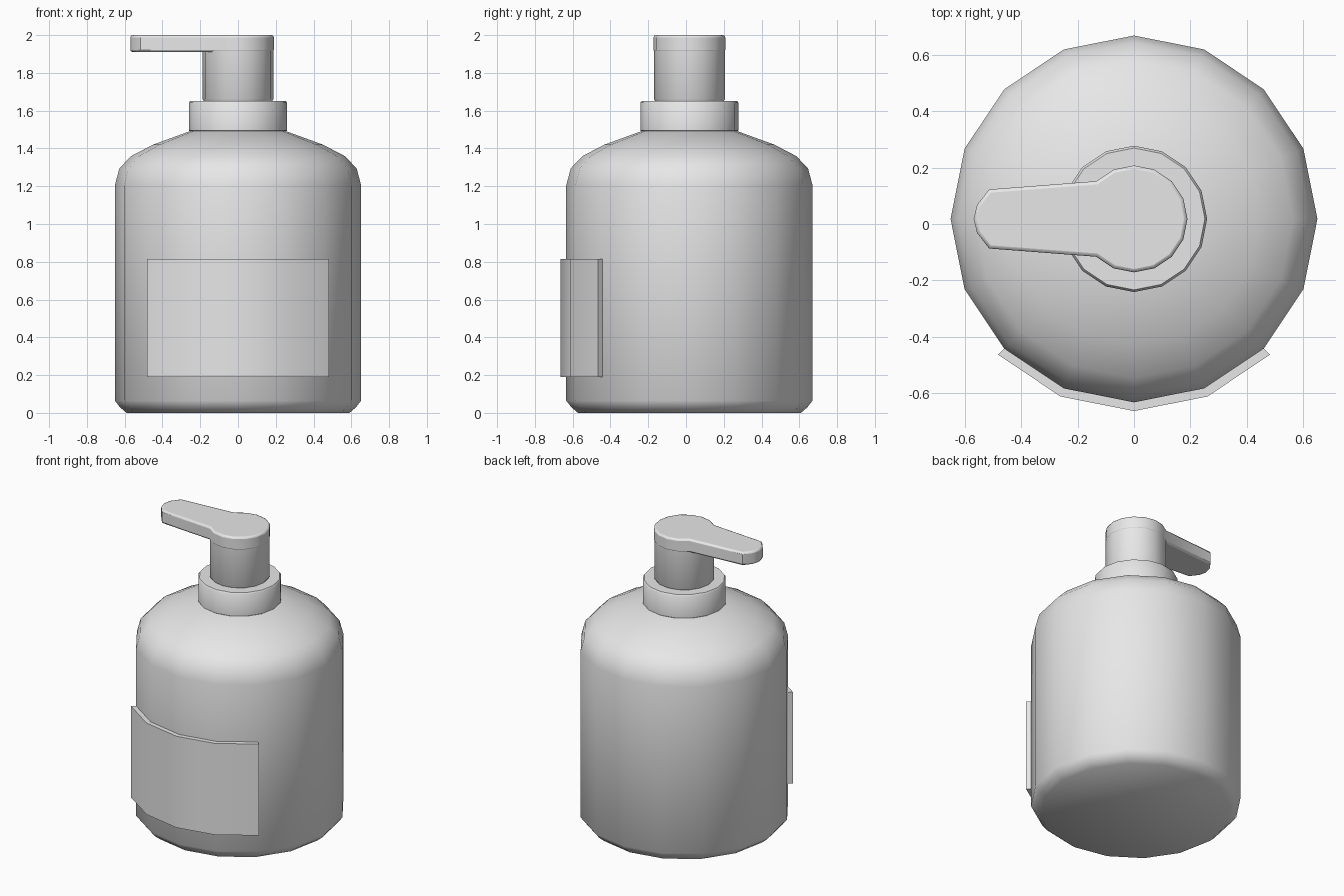
import bpy, bmesh, math

if "Cube" in bpy.data.objects:
    bpy.data.objects.remove(bpy.data.objects["Cube"])

CY = 0.018  # the bottle axis sits slightly behind the origin
SIDES = 16

mat = bpy.data.materials.new("light grey")
mat.diffuse_color = (0.8, 0.8, 0.8, 1)
mat.use_nodes = True
mat.node_tree.nodes["Principled BSDF"].inputs["Base Color"].default_value = mat.diffuse_color


def finish(name, bm, angle=40):
    bmesh.ops.recalc_face_normals(bm, faces=bm.faces)
    me = bpy.data.meshes.new(name)
    bm.to_mesh(me)
    bm.free()
    ob = bpy.data.objects.new(name, me)
    bpy.context.collection.objects.link(ob)
    me.materials.append(mat)
    bpy.ops.object.select_all(action='DESELECT')
    bpy.context.view_layer.objects.active = ob
    ob.select_set(True)
    bpy.ops.object.shade_smooth_by_angle(angle=math.radians(angle))
    return ob


def lathe(name, profile, angle=40):
    """Closed turned part from (radius, z) points."""
    bm = bmesh.new()
    rings = []
    for r, z in profile:
        rings.append([bm.verts.new((r * math.cos(i * math.tau / SIDES),
                                    CY + r * math.sin(i * math.tau / SIDES), z))
                      for i in range(SIDES)])
    for a, b in zip(rings, rings[1:]):
        for i in range(SIDES):
            j = (i + 1) % SIDES
            bm.faces.new((a[i], a[j], b[j], b[i]))
    bm.faces.new(rings[0][::-1])
    bm.faces.new(rings[-1])
    return finish(name, bm, angle)


def prism(name, outline, z0, z1, bevel=0.0):
    """Upright prism from an (x, y) outline."""
    bm = bmesh.new()
    f = bm.faces.new([bm.verts.new((x, y, z0)) for x, y in outline])
    top = bmesh.ops.extrude_face_region(bm, geom=[f])
    for v in top["geom"]:
        if isinstance(v, bmesh.types.BMVert):
            v.co.z = z1
    ob = finish(name, bm)
    if bevel:
        m = ob.modifiers.new("soft_rim", 'BEVEL')
        m.width, m.segments = bevel, 2
        m.limit_method, m.angle_limit = 'ANGLE', math.radians(60)
    return ob


def arc(r, a0, a1, n):
    return [(r * math.cos(math.radians(a0 + (a1 - a0) * i / n)),
             CY + r * math.sin(math.radians(a0 + (a1 - a0) * i / n)))
            for i in range(n + 1)]


# Bottle with chamfered base and rounded shoulder
lathe("bottle", [(0.59, 0), (0.625, 0.03), (0.652, 0.065), (0.652, 1.205),
                 (0.628, 1.295), (0.565, 1.36), (0.45, 1.42), (0.25, 1.493)], 50)

# Screw collar
lathe("collar", [(0.25, 1.488), (0.26, 1.495), (0.26, 1.642), (0.252, 1.652)])

# Pump stem
lathe("pump_stem", [(0.178, 1.645), (0.188, 1.662), (0.188, 1.985)])

# Pump head with the spout pointing to -x
spout = [(-0.515, 0.105), (-0.558, 0.05), (-0.57, 0), (-0.558, -0.05), (-0.515, -0.105)]
prism("pump_head", arc(0.19, -135, 135, 12) + [(x, CY + y) for x, y in spout],
      1.91, 2.0, 0.012)

# Curved label plate on the front
prism("label", arc(0.683, -135, -45, 4) + arc(0.648, -45, -135, 4), 0.19, 0.815)
